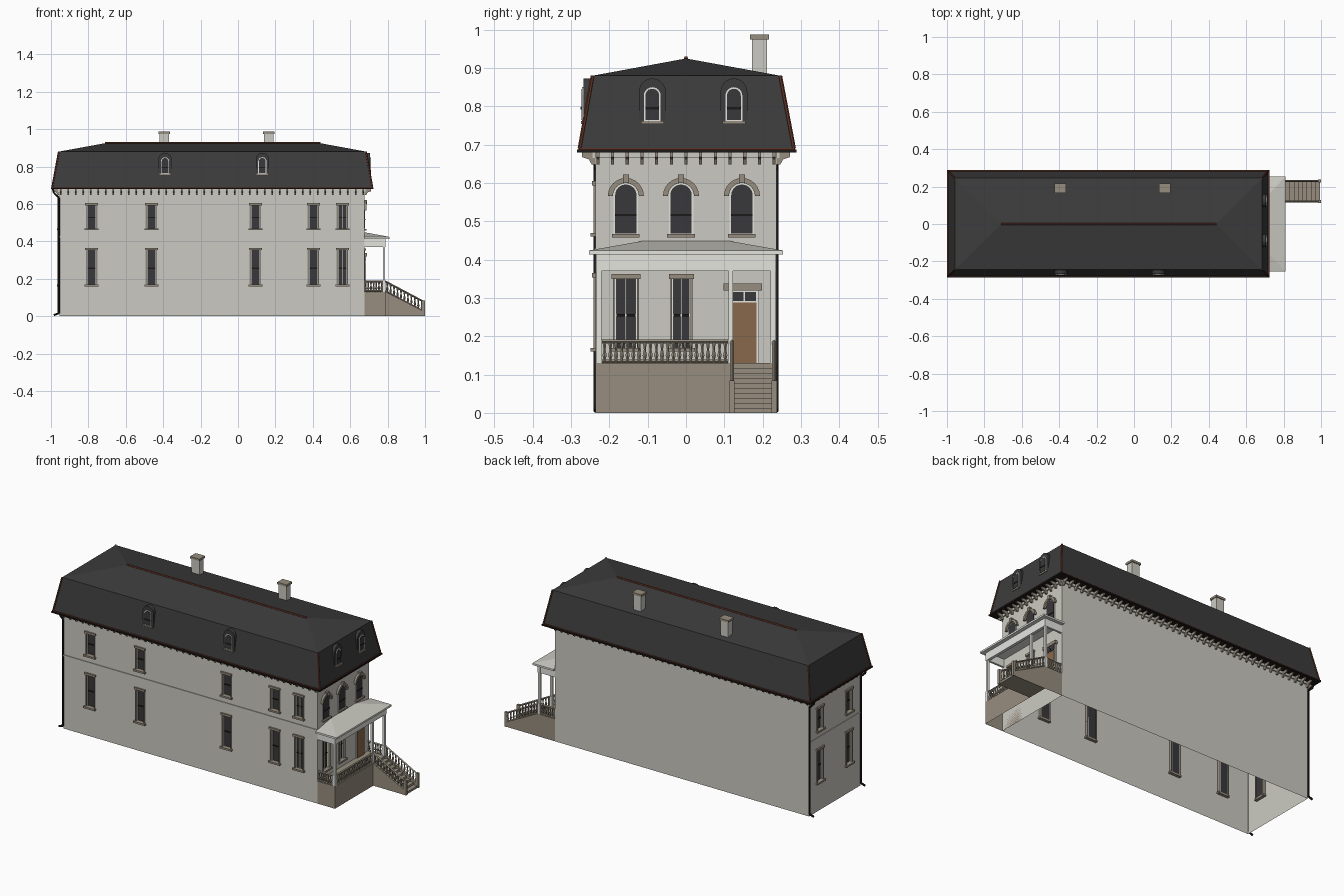
import bpy, bmesh
from math import pi, cos, sin
from mathutils import Matrix, Vector

cube = bpy.data.objects.get("Cube")
if cube:
    bpy.data.objects.remove(cube)

def material(name, rgb):
    m = bpy.data.materials.new(name)
    m.use_nodes = True
    m.diffuse_color = (*rgb, 1)
    m.node_tree.nodes["Principled BSDF"].inputs["Base Color"].default_value = (*rgb, 1)
    return m

WALL = material("pale_stone", (0.60, 0.59, 0.54))
STONE = material("taupe_stone", (0.31, 0.27, 0.21))
WHITE = material("white_paint", (0.78, 0.78, 0.74))
SLATE = material("dark_slate", (0.045, 0.045, 0.045))
GLASS = material("dark_glass", (0.04, 0.04, 0.043))
COPPER = material("red_brown_metal", (0.13, 0.035, 0.02))
BLACK = material("black_iron", (0.012, 0.010, 0.009))
WOOD = material("door_wood", (0.25, 0.14, 0.07))

class Part:
    """One named object collecting solids of several materials."""
    def __init__(self, name):
        self.name, self.bm, self.mats = name, bmesh.new(), []

    def add(self, mat, verts, faces, M=Matrix()):
        if mat not in self.mats:
            self.mats.append(mat)
        vs = [self.bm.verts.new(M @ Vector(v)) for v in verts]
        for f in faces:
            self.bm.faces.new([vs[i] for i in f]).material_index = self.mats.index(mat)

    def frustum(self, mat, low, z0, high, z1, open_bottom=False):
        verts = [(x, y, z) for (xa, xb, ya, yb), z in ((low, z0), (high, z1))
                 for x, y in ((xa, ya), (xb, ya), (xb, yb), (xa, yb))]
        faces = [(i, (i + 1) % 4, (i + 1) % 4 + 4, i + 4) for i in range(4)] + [(4, 5, 6, 7)]
        self.add(mat, verts, faces + ([] if open_bottom else [(3, 2, 1, 0)]))

    def block(self, mat, xa, xb, ya, yb, z0, z1, **kw):
        self.frustum(mat, (xa, xb, ya, yb), z0, (xa, xb, ya, yb), z1, **kw)

    def prism(self, mat, outline, w0, w1, M=Matrix()):
        n = len(outline)
        verts = [(u, v, w) for w in (w0, w1) for u, v in outline]
        faces = [(i, (i + 1) % n, (i + 1) % n + n, i + n) for i in range(n)]
        self.add(mat, verts, faces + [tuple(range(n))[::-1], tuple(range(n, 2 * n))], M)

    def panel(self, mat, M, u0, u1, v0, v1, w0, w1):
        self.prism(mat, [(u0, v0), (u1, v0), (u1, v1), (u0, v1)], w0, w1, M)

    def lathe(self, mat, x, y, z, profile, sides=6):
        ring = [(x + r * cos(2 * pi * k / sides), y + r * sin(2 * pi * k / sides), z + h)
                for h, r in profile for k in range(sides)]
        faces = [(j * sides + k, j * sides + (k + 1) % sides,
                  (j + 1) * sides + (k + 1) % sides, (j + 1) * sides + k)
                 for j in range(len(profile) - 1) for k in range(sides)]
        self.add(mat, ring, faces)

    def strut(self, mat, a, b, r, sides=6):
        a, b = Vector(a), Vector(b)
        d = b - a
        M = Matrix.Translation(a) @ d.to_track_quat('Z', 'Y').to_matrix().to_4x4()
        ring = [(r * cos(2 * pi * k / sides), r * sin(2 * pi * k / sides)) for k in range(sides)]
        self.prism(mat, ring, 0, d.length, M)

    def finish(self):
        bmesh.ops.remove_doubles(self.bm, verts=self.bm.verts, dist=1e-5)
        bmesh.ops.recalc_face_normals(self.bm, faces=self.bm.faces)
        mesh = bpy.data.meshes.new(self.name)
        for m in self.mats:
            mesh.materials.append(m)
        self.bm.to_mesh(mesh)
        self.bm.free()
        bpy.context.collection.objects.link(bpy.data.objects.new(self.name, mesh))

# House extents, and a frame per wall: u along the wall, v up, w outward
X0, X1, Y = -0.955, 0.675, 0.236
EAVE, PORCH = 0.685, 0.13
def frame(u, w, origin):
    return Matrix((u, (0, 0, 1), w)).transposed().to_4x4().copy() if origin is None else \
        Matrix.Translation(origin) @ Matrix((u, (0, 0, 1), w)).transposed().to_4x4()
FRONT = frame((1, 0, 0), (0, -1, 0), (0, -Y, 0))
BACK = frame((-1, 0, 0), (0, 1, 0), (0, Y, 0))
RIGHT = frame((0, 1, 0), (1, 0, 0), (X1, 0, 0))
LEFT = frame((0, -1, 0), (-1, 0, 0), (X0, 0, 0))

# Sash windows: (u, bottom, top, width, divided)
UP, LOW = (0.46, 0.605), (0.16, 0.365)
front_windows = [(u, *r, 0.062, u > 0.5) for u in (-0.783, -0.463, 0.093, 0.403, 0.558) for r in (UP, LOW)]
left_windows = [(u, *r, 0.062, False) for u in (-0.135, 0.13) for r in (UP, LOW)]
porch_windows = [(-0.157, 0.16, 0.362, 0.068, True), (-0.012, 0.16, 0.362, 0.058, True)]

def wall(name, M, u0, u1, windows):
    p = Part(name)
    holes = [(u - w / 2, u + w / 2, a + 0.01, b - 0.01) for u, a, b, w, _ in windows]
    us = sorted({u0, u1, *(h[0] for h in holes), *(h[1] for h in holes)})
    vs = sorted({0, EAVE, *(h[2] for h in holes), *(h[3] for h in holes)})
    for a, b in zip(us, us[1:]):
        for c, d in zip(vs, vs[1:]):
            if not any(h[0] < (a + b) / 2 < h[1] and h[2] < (c + d) / 2 < h[3] for h in holes):
                p.add(WALL, [(a, c, 0), (b, c, 0), (b, d, 0), (a, d, 0)], [(0, 1, 2, 3)], M)
    p.finish()

def sash_windows(name, M, windows):
    p = Part(name)
    for u, a, b, w, divided in windows:
        h, mid = w / 2, a + (b - a) * 0.47
        p.panel(GLASS, M, u - h, u + h, a + 0.01, b - 0.01, -0.016, -0.012)
        for s in (-1, 1):
            e = sorted((u + s * h, u + s * (h - 0.005)))
            p.panel(STONE, M, *e, a, b, -0.018, 0.005)
            e = sorted((u + s * (h - 0.005), u + s * (h - 0.009)))
            p.panel(WHITE, M, *e, a + 0.01, b - 0.01, -0.016, -0.006)
        p.panel(BLACK, M, u - h, u + h, mid - 0.003, mid + 0.003, -0.014, -0.008)
        if divided:
            p.panel(WHITE, M, u - 0.002, u + 0.002, a + 0.01, b - 0.01, -0.014, -0.007)
        p.panel(STONE, M, u - h - 0.004, u + h + 0.004, b - 0.012, b, -0.016, 0.009)
        p.panel(STONE, M, u - h - 0.006, u + h + 0.006, a, a + 0.01, -0.016, 0.013)
    p.finish()

wall("front_wall", FRONT, X0, X1, front_windows)
wall("back_wall", BACK, -X1, -X0, [])
wall("left_end_wall", LEFT, -Y, Y, left_windows)
wall("right_end_wall", RIGHT, -Y, Y, porch_windows)
sash_windows("front_windows", FRONT, front_windows)
sash_windows("left_end_windows", LEFT, left_windows)
sash_windows("porch_windows", RIGHT, porch_windows)

# Thin string course between the storeys
band = Part("string_course")
band.panel(WALL, FRONT, X0, X1, 0.421, 0.429, 0, 0.004)
band.panel(WALL, LEFT, -Y, Y, 0.421, 0.429, 0, 0.004)
band.finish()

# Arched windows
def arch(u, v0, spring, r, n=12):
    return [(u - r, v0), (u + r, v0)] + [(u + r * cos(pi * k / n), spring + r * sin(pi * k / n)) for k in range(n + 1)]

def arched_sash(p, M, u, v0, spring, r, w):
    p.prism(WHITE, arch(u, v0, spring, r), w - 0.02, w, M)
    p.prism(GLASS, arch(u, v0 + 0.003, spring, r - 0.004), w, w + 0.002, M)
    p.panel(BLACK, M, u - r + 0.004, u + r - 0.004, (v0 + spring) / 2 - 0.003, (v0 + spring) / 2 + 0.003, w, w + 0.004)

arched = Part("arched_windows")
for u in (-0.157, -0.013, 0.146):
    arched_sash(arched, RIGHT, u, 0.465, 0.568, 0.032, 0.002)
    outer, inner = arch(u, 0.56, 0.566, 0.047)[2:], arch(u, 0.56, 0.566, 0.034)[2:]
    for i in range(len(outer) - 1):
        arched.prism(STONE, [inner[i], outer[i], outer[i + 1], inner[i + 1]], 0, 0.012, RIGHT)
    arched.panel(STONE, RIGHT, u - 0.008, u + 0.008, 0.6, 0.622, 0, 0.016)
    arched.panel(STONE, RIGHT, u - 0.036, u + 0.036, 0.458, 0.467, 0, 0.013)
arched.finish()

# Mansard roof with hipped cap, eave gutter, and metal hips
roof = Part("mansard_roof")
base, top = (-0.993, 0.718, -0.278, 0.282), (-0.958, 0.685, -0.244, 0.246)
ridge = (-0.71, 0.44, 0.0, 0.0)
roof.frustum(SLATE, base, 0.69, top, 0.88)
roof.frustum(SLATE, top, 0.88, ridge, 0.925)
roof.finish()
trim = Part("roof_trim")
trim.block(BLACK, -1.0, 0.725, -0.285, 0.289, 0.679, 0.687)
trim.block(COPPER, -0.996, 0.721, -0.281, 0.285, 0.687, 0.692)
trim.strut(COPPER, (ridge[0], 0, 0.925), (ridge[1], 0, 0.925), 0.006)
for i in (0, 1):
    for j in (2, 3):
        trim.strut(COPPER, (base[i], base[j], 0.69), (top[i], top[j], 0.88), 0.005)
trim.finish()

# Eave brackets around the walls
brackets = Part("eave_brackets")
for M, a, b in ((FRONT, X0, X1), (BACK, -X1, -X0), (RIGHT, -Y, Y), (LEFT, -Y, Y)):
    n = round((b - a) / 0.041)
    brackets.panel(WALL, M, a, b, 0.665, 0.68, 0, 0.008)
    for k in range(n + 1):
        u = a + 0.006 + (b - a - 0.012) * k / n
        side = M @ Matrix.Translation((u, 0, 0)) @ Matrix.Rotation(-pi / 2, 4, 'Y')
        brackets.prism(STONE, [(0, 0.648), (0.01, 0.648), (0.018, 0.662), (0.036, 0.668), (0.036, 0.68), (0, 0.68)],
                       -0.004, 0.004, side)
brackets.finish()

# Dormers on the front and right slopes
dormers = Part("dormers")
for M, w, places in ((FRONT, 0.032, (-0.39, 0.13)), (RIGHT, 0.030, (-0.088, 0.125))):
    for u in places:
        dormers.prism(SLATE, arch(u, 0.75, 0.838, 0.035), -0.03, w, M)
        arched_sash(dormers, M, u, 0.762, 0.828, 0.022, w + 0.003)
        dormers.panel(STONE, M, u - 0.03, u + 0.03, 0.754, 0.762, w - 0.01, w + 0.006)
dormers.finish()

# Chimneys
chimneys = Part("chimneys")
for x in (-0.394, 0.165):
    chimneys.block(WALL, x - 0.025, x + 0.025, 0.172, 0.212, 0.85, 0.975)
    chimneys.block(STONE, x - 0.03, x + 0.03, 0.167, 0.217, 0.975, 0.987)
chimneys.finish()

# Downspouts on the two left corners
pipes = Part("downspouts")
for y in (-Y, Y):
    path = [(-0.99, y, 0.682), (-0.985, y, 0.66), (X0 - 0.004, y, 0.635), (X0 - 0.004, y, 0.015), (-0.985, y, 0.006)]
    for a, b in zip(path, path[1:]):
        pipes.strut(BLACK, a, b, 0.006)
pipes.finish()

# Entrance door
door = Part("entrance_door")
door.panel(WHITE, RIGHT, 0.113, 0.19, PORCH, 0.322, 0, 0.006)
door.panel(WOOD, RIGHT, 0.12, 0.184, PORCH, 0.288, 0, 0.009)
for u in (0.121, 0.154):
    door.panel(GLASS, RIGHT, u, u + 0.029, 0.292, 0.316, 0, 0.009)
door.panel(STONE, RIGHT, 0.098, 0.198, 0.32, 0.338, 0, 0.016)
door.finish()

# Porch base, posts, and roof
PX = 0.788
porch = Part("porch_base")
porch.block(STONE, X1, PX, -Y, Y, 0, PORCH, open_bottom=True)
porch.finish()
canopy = Part("porch_canopy")
canopy.block(WHITE, X1, 0.81, -0.253, 0.253, 0.414, 0.424)
canopy.frustum(WALL, (X1, 0.81, -0.253, 0.253), 0.424, (X1, X1, -0.111, 0.111), 0.449)
canopy.block(WHITE, 0.772, PX, -0.235, 0.235, 0.37, 0.414)
for s in (-1, 1):
    canopy.block(WHITE, X1, PX, s * 0.228 - 0.006, s * 0.228 + 0.006, 0.37, 0.414)
for y in (-0.227, 0.117, 0.227):
    canopy.block(WHITE, 0.774, 0.786, y - 0.006, y + 0.006, PORCH, 0.37)
    canopy.block(WHITE, 0.772, 0.788, y - 0.008, y + 0.008, PORCH, 0.19)
canopy.finish()

# Stairs: stepped core between sloping cheeks
stairs = Part("porch_stairs")
N, RUN = 9, (0.995 - PX) / 9
steps = [(PX, 0)] + [(PX + RUN * (k + d), PORCH * (N - k) / (N + 1)) for k in range(N) for d in (0, 1)] + [(0.995, 0)]
stairs.prism(STONE, steps, -0.225 - Y, -0.125 - Y, FRONT)
for y in (0.12, 0.23):
    stairs.prism(STONE, [(PX, 0), (0.995, 0), (0.995, 0.025), (PX, PORCH)], -y - 0.005 - Y, -y + 0.005 - Y, FRONT)
stairs.finish()

# Turned balusters and handrails
railing = Part("porch_railing")
SPINDLE = [(0, 0.004), (0.012, 0.004), (0.02, 0.0065), (0.035, 0.003), (0.048, 0.005), (0.055, 0.004)]
def rail_run(a, b, n):
    a, b = Vector(a), Vector(b)
    for k in range(n):
        railing.lathe(STONE, *a.lerp(b, (k + 0.5) / n), SPINDLE)
    for lift in (0.004, 0.056):
        railing.strut(STONE, a + Vector((0, 0, lift)), b + Vector((0, 0, lift)), 0.005, 4)
rail_run((0.78, -0.22, PORCH), (0.78, 0.11, PORCH), 22)
for y in (-0.228, 0.228):
    rail_run((X1, y, PORCH), (0.775, y, PORCH), 7)
for y in (0.12, 0.23):
    rail_run((PX, y, PORCH), (0.992, y, 0.022), 11)
    railing.block(STONE, 0.985, 1.0, y - 0.007, y + 0.007, 0, 0.085)
railing.finish()
